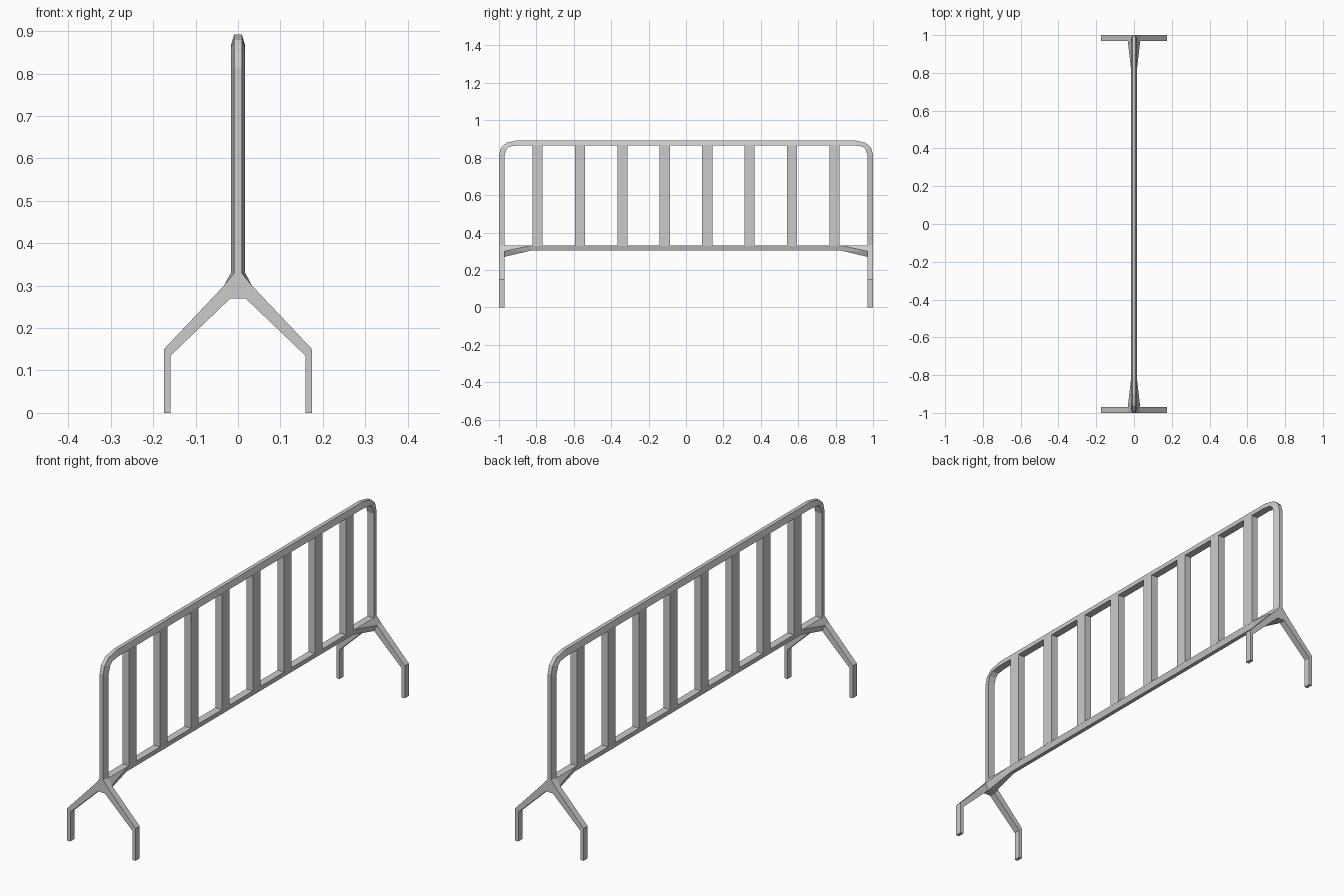
import bpy, bmesh

if "Cube" in bpy.data.objects:
    bpy.data.objects.remove(bpy.data.objects["Cube"])

WO, WI = 0.009, 0.017   # half widths of the tube: outer and inner edge
YI = 0.97               # inner plane of the end posts


def finish(bm, name):
    bmesh.ops.recalc_face_normals(bm, faces=bm.faces)
    me = bpy.data.meshes.new(name)
    bm.to_mesh(me)
    bm.free()
    ob = bpy.data.objects.new(name, me)
    bpy.context.collection.objects.link(ob)
    return ob


def loft(name, rings):
    """Bridge cross-sections in order and cap both ends."""
    bm = bmesh.new()
    vs = [[bm.verts.new(p) for p in r] for r in rings]
    n = len(vs[0])
    for a, b in zip(vs, vs[1:]):
        for i in range(n):
            j = (i + 1) % n
            bm.faces.new((a[i], a[j], b[j], b[i]))
    bm.faces.new(vs[0])
    bm.faces.new(vs[-1])
    return finish(bm, name)


def hull(name, pts):
    bm = bmesh.new()
    for p in pts:
        bm.verts.new(p)
    bmesh.ops.convex_hull(bm, input=bm.verts)
    return finish(bm, name)


def tube_ring(outer, inner):
    (yo, zo), (yi, zi) = outer, inner
    return [(-WO, yo, zo), (WO, yo, zo), (WI, yi, zi), (-WI, yi, zi)]


# Arched top frame with a trapezoid section
half = [((1, 0.33), (YI, 0.33)), ((1, 0.815), (YI, 0.812)),
        ((0.989, 0.854), (0.96, 0.845)), ((0.96, 0.88), (0.943, 0.86)),
        ((0.90, 0.893), (0.895, 0.866))]
path = half + [((-o[0], o[1]), (-i[0], i[1])) for o, i in reversed(half)]
loft("top_frame", [tube_ring(o, i) for o, i in path])

# Lower rail
loft("lower_rail", [tube_ring((y, 0.303), (y, 0.33)) for y in (-YI, YI)])

# Upright bars
for k in range(8):
    y = (k - 3.5) * 0.2267
    loft(f"bar_{k + 1}", [[(-WI, y - 0.0275, z), (WI, y - 0.0275, z),
                           (WI, y + 0.0275, z), (-WI, y + 0.0275, z)]
                          for z in (0.328, 0.868)])


# Forked legs and gussets at both ends
def leg_outline(y, top):
    right = [(top, 0.33), (0.033, 0.30), (0.175, 0.15), (0.175, 0),
             (0.159, 0), (0.159, 0.135), (0.018, 0.27)]
    pts = right + [(-x, z) for x, z in reversed(right)]
    return [(x, y, z) for x, z in pts]


for s, end in ((-1, "front"), (1, "back")):
    loft(f"{end}_legs", [leg_outline(s * 1.0, WO), leg_outline(s * YI, WI)])
    hull(f"{end}_gusset",
         [(m * x, s * y, z) for m in (-1, 1) for x, y, z in
          ((WI, YI, 0.33), (0.033, YI, 0.30), (0.018, YI, 0.27),
           (WI, 0.83, 0.33), (WO, 0.83, 0.303))])
